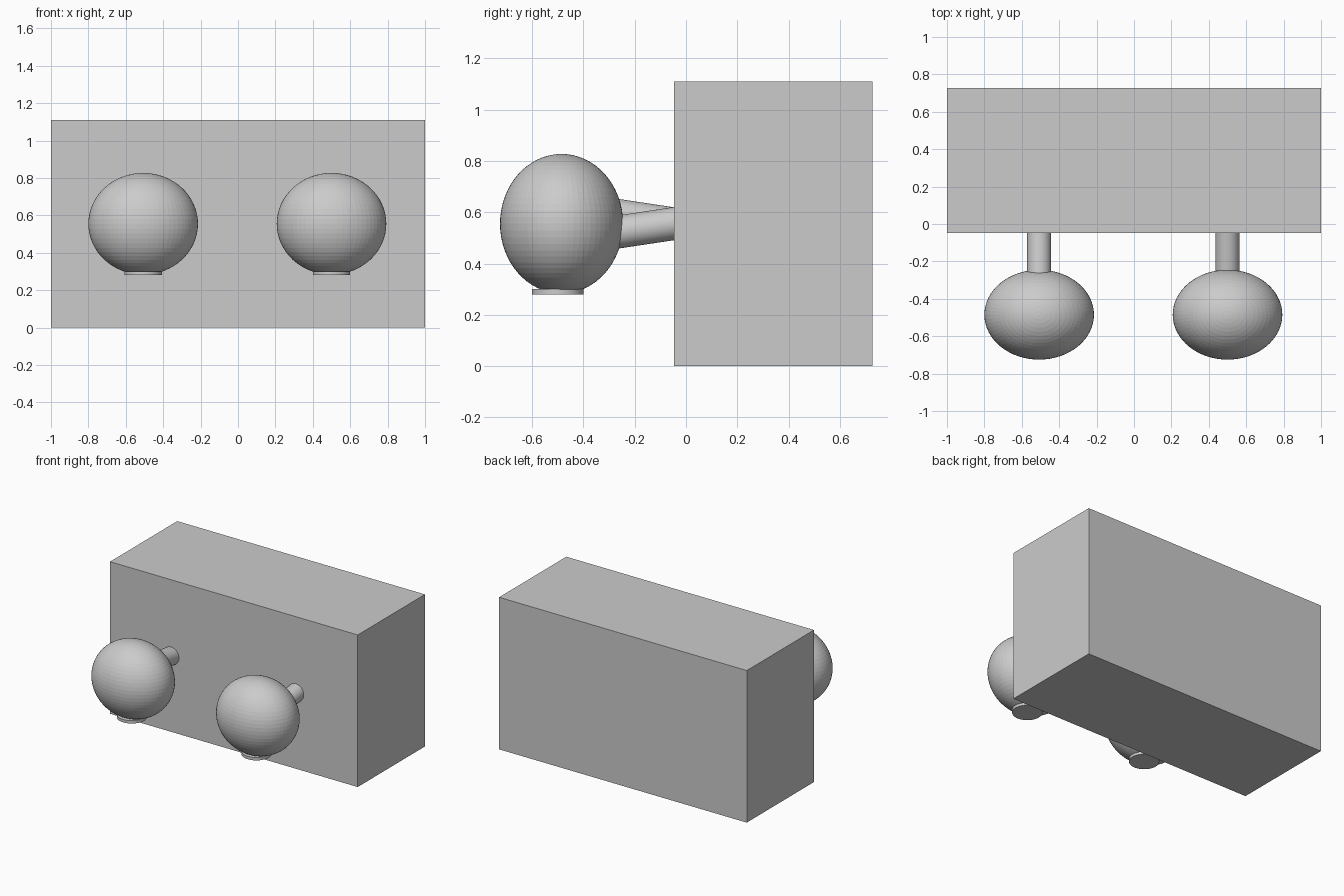
import bpy, math
from mathutils import Vector

cube = bpy.data.objects.get("Cube")
if cube:
    bpy.data.objects.remove(cube, do_unlink=True)

grey = bpy.data.materials.new("plain_grey")
grey.use_nodes = True
grey.diffuse_color = (0.6, 0.6, 0.6, 1)
grey.node_tree.nodes["Principled BSDF"].inputs["Base Color"].default_value = (0.6, 0.6, 0.6, 1)


def finish(name):
    obj = bpy.context.object
    obj.name = name
    obj.data.materials.append(grey)
    return obj


def rod(name, start, end, radius):
    start, end = Vector(start), Vector(end)
    axis = end - start
    bpy.ops.mesh.primitive_cylinder_add(
        vertices=48, radius=radius, depth=axis.length, location=(start + end) / 2,
        rotation=axis.to_track_quat('Z', 'Y').to_euler())
    finish(name)
    bpy.ops.object.shade_smooth_by_angle(angle=math.radians(30))


# Main block
bpy.ops.mesh.primitive_cube_add(size=1, location=(0, 0.34, 0.555))
finish("body_block").scale = (2, 0.775, 1.11)

# Bulb, foot disc and tilted stem on each side; the stems tilt opposite ways
for side, x, front_z in (("left", 0.5, 0.525), ("right", -0.507, 0.585)):
    bpy.ops.mesh.primitive_uv_sphere_add(segments=64, ring_count=32, radius=1,
                                         location=(x, -0.485, 0.555))
    finish(side + "_bulb").scale = (0.293, 0.24, 0.272)
    rod(side + "_foot_disc", (x, -0.5, 0.28), (x, -0.5, 0.301), 0.1)
    slope = (0.555 - front_z) / 0.2
    rod(side + "_stem", (x, -0.35, front_z - slope * 0.1),
        (x, 0.02, 0.555 + slope * 0.07), 0.064)
